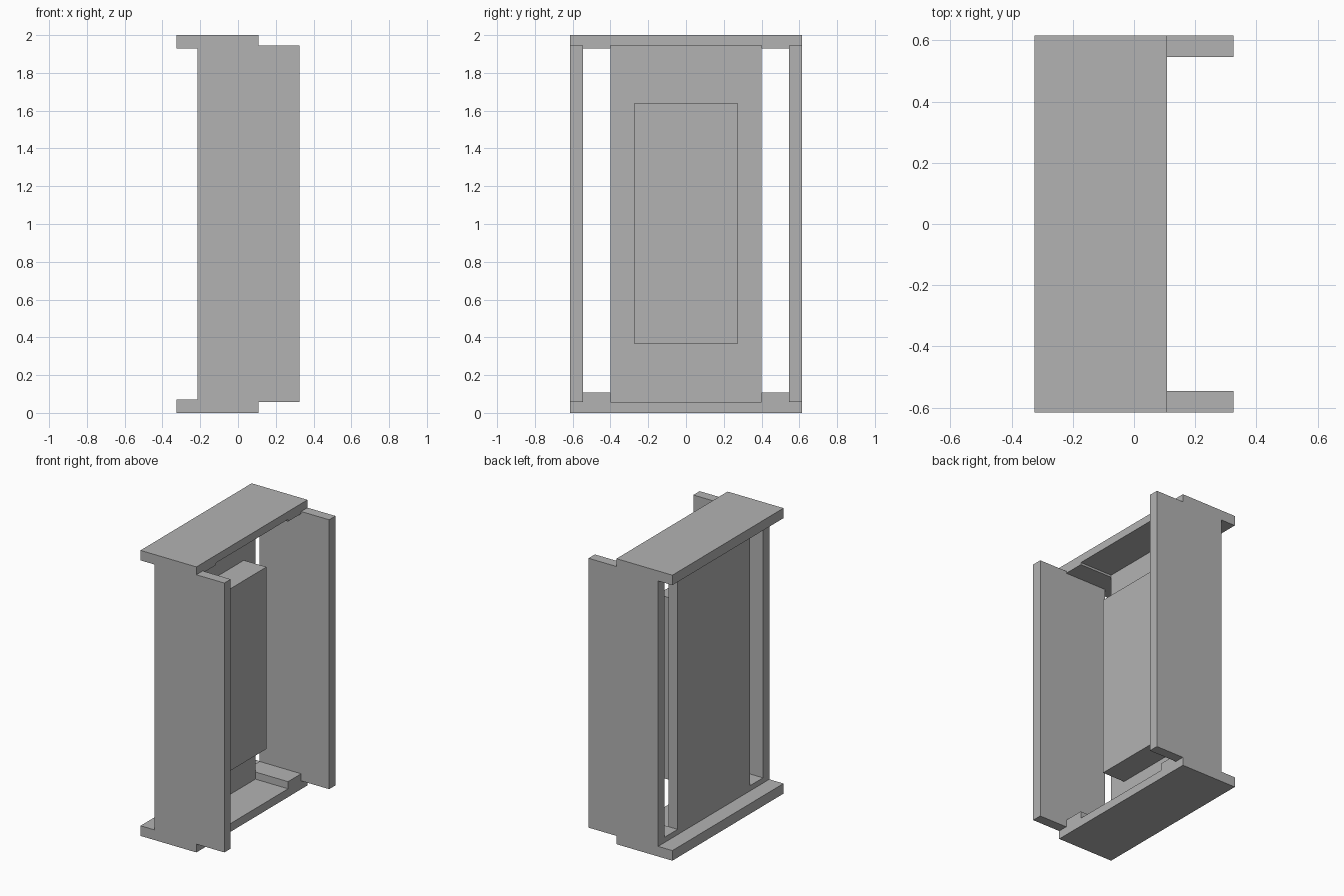
import bpy
import bmesh
from mathutils import Matrix, Vector

default = bpy.data.objects.get("Cube")
if default:
    bpy.data.objects.remove(default, do_unlink=True)

# Single plain grey for every board
grey = bpy.data.materials.new("plain grey")
grey.use_nodes = True
colour = (0.45, 0.45, 0.45, 1)
grey.diffuse_color = colour
grey.node_tree.nodes["Principled BSDF"].inputs["Base Color"].default_value = colour


def box(name, x, y, z):
    """Board spanning the given (low, high) ranges."""
    spans = (x, y, z)
    centre = Vector([(a + b) / 2 for a, b in spans])
    size = Vector([b - a for a, b in spans])
    bm = bmesh.new()
    bmesh.ops.create_cube(bm, size=1, matrix=Matrix.Translation(centre) @ Matrix.Diagonal((*size, 1)))
    mesh = bpy.data.meshes.new(name)
    bm.to_mesh(mesh)
    bm.free()
    mesh.materials.append(grey)
    obj = bpy.data.objects.new(name, mesh)
    bpy.context.collection.objects.link(obj)
    return obj


def cut(obj, x, y, z):
    """Remove a box-shaped housing from a board."""
    cutter = box("cutter", x, y, z)
    cutter.hide_render = True
    mod = obj.modifiers.new("housing", "BOOLEAN")
    mod.operation = "DIFFERENCE"
    mod.solver = "EXACT"
    mod.object = cutter
    bpy.context.view_layer.objects.active = obj
    bpy.ops.object.modifier_apply(modifier=mod.name)
    bpy.data.objects.remove(cutter, do_unlink=True)


REAR, BACK, EDGE, FRONT = -0.325, -0.215, 0.108, 0.325   # depth stations on x
WIDE, INNER, MID = 0.615, 0.545, 0.4                     # half widths on y
LOW, HIGH = 0.058, 1.945                                 # panel ends on z

# Bottom board: rear ledge, panel housings and two raised rails
base = box("bottom_board", (REAR, EDGE), (-WIDE, WIDE), (0, 0.108))
cut(base, (-1, BACK), (-1, 1), (0.071, 1))

# Top board with matching housings underneath
top = box("top_board", (REAR, EDGE), (-WIDE, WIDE), (1.93, 2))

for board, depth in ((base, (LOW, 1)), (top, (1, HIGH))):
    for span in ((-1, -INNER), (-MID, MID), (INNER, 1)):
        cut(board, (BACK, 1), span, depth)

# Side panels
for name, side in (("right_panel", -1), ("left_panel", 1)):
    box(name, (BACK, FRONT), sorted((side * INNER, side * WIDE)), (LOW, HIGH))

# Back panel and the raised block on it
box("back_panel", (BACK, -0.145), (-MID, MID), (LOW, HIGH))
box("centre_block", (-0.145, 0.03), (-0.272, 0.272), (0.365, 1.64))
